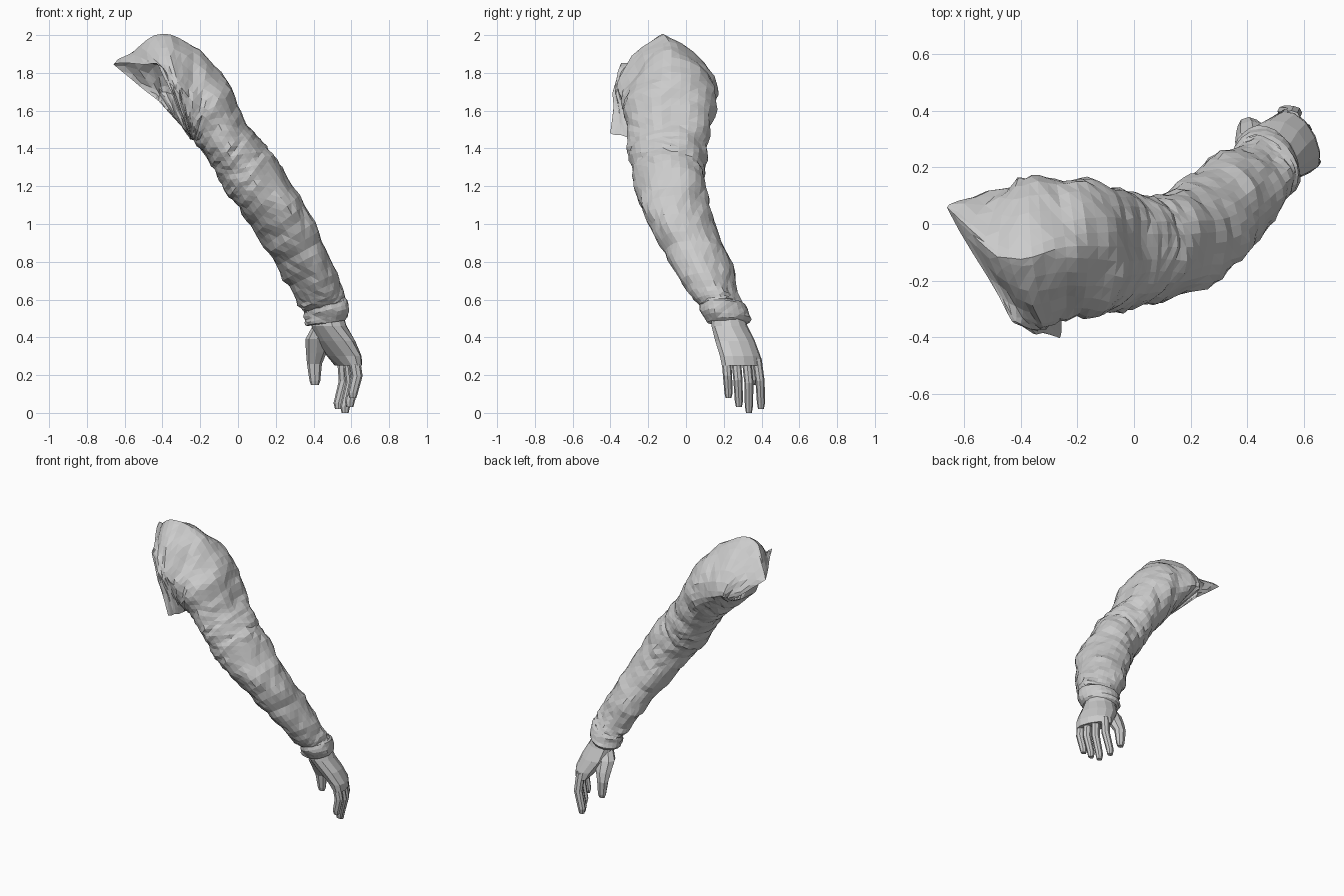
import bpy, bmesh, math, random
from mathutils import Vector, noise

if "Cube" in bpy.data.objects:
    bpy.data.objects.remove(bpy.data.objects["Cube"])

random.seed(4)


def ring_points(ring):
    """Expand (outer xyz, inner xyz, front y, back y) or four xyz points into four Vectors."""
    if len(ring) == 8:
        a, b = Vector(ring[:3]), Vector(ring[3:6])
        m = (a + b) / 2
        return [a, Vector((m.x, ring[6], m.z)), b, Vector((m.x, ring[7], m.z))]
    return [Vector(ring[i:i + 3]) for i in (0, 3, 6, 9)]


def spline(p0, p1, p2, p3, t):
    return 0.5 * (2 * p1 + (p2 - p0) * t + (2 * p0 - 5 * p1 + 4 * p2 - p3) * t * t
                  + (3 * p1 - p0 - 3 * p2 + p3) * t ** 3)


def smooth_rings(rings, steps):
    """Insert in-between rings along the limb."""
    n, out = len(rings), []
    for i in range(n - 1):
        q = [rings[max(0, min(n - 1, i + k))] for k in (-1, 0, 1, 2)]
        for s in range(steps):
            out.append([spline(*[r[c] for r in q], s / steps) for c in range(4)])
    return out + [rings[-1]]


def loft(name, rings, sides, wrinkle=0.0, angular=0.0, cap_start=False, cap_end=False):
    """Skin the rings; angular > 0 makes the first rings straight-sided instead of round."""
    bm = bmesh.new()
    loops = []
    for k, pts in enumerate(rings):
        centre = sum(pts, Vector()) / 4
        power = 1 + angular * max(0, 1 - k / 16) ** 1.3
        loop = []
        for j in range(sides):
            quad, f = divmod(4 * j / sides, 1)
            p, q = pts[int(quad)] - centre, pts[(int(quad) + 1) % 4] - centre
            a = f * math.pi / 2
            d = p * max(0, math.cos(a)) ** power + q * max(0, math.sin(a)) ** power
            if wrinkle:
                w = centre + d
                h = noise.noise(w * 7)
                # sharp cross folds running around the limb
                ang = math.tau * j / sides
                h += 0.9 * noise.noise(Vector((k * 0.55, 1.3 * math.cos(ang), 1.3 * math.sin(ang))))
                d += d.normalized() * wrinkle * (h + random.uniform(-0.25, 0.25))
            loop.append(bm.verts.new(centre + d))
        loops.append(loop)
    for r0, r1 in zip(loops, loops[1:]):
        for j in range(sides):
            n = (j + 1) % sides
            bm.faces.new((r0[j], r0[n], r1[n], r1[j]))
    if cap_start:
        bm.faces.new(loops[0])
    if cap_end:
        bm.faces.new(loops[-1])
    if wrinkle:
        bmesh.ops.triangulate(bm, faces=bm.faces[:])
    bmesh.ops.recalc_face_normals(bm, faces=bm.faces[:])
    mesh = bpy.data.meshes.new(name)
    bm.to_mesh(mesh)
    bm.free()
    obj = bpy.data.objects.new(name, mesh)
    bpy.context.collection.objects.link(obj)
    return obj


# Sleeve: open ragged shoulder, tapering down to the wrist
sleeve = [
    (-.65, .05, 1.84, -.43, -.34, 1.85, -.26, -.405, 1.48, -.42, .12, 1.65),
    (-.44, -.12, 1.995, -.34, -.35, 1.77, -.25, -.29, 1.46, -.40, .165, 1.70),
    (-.24, -.08, 1.95, -.24, -.34, 1.65, -.25, -.14, 1.45, -.28, .165, 1.66),
    (-.06, -.08, 1.76, -.22, -.10, 1.41, -.325, .15),
    (.035, -.08, 1.56, -.14, -.10, 1.31, -.305, .125),
    (.12, -.08, 1.45, -.07, -.09, 1.19, -.29, .11),
    (.20, -.08, 1.33, .00, -.07, 1.08, -.275, .11),
    (.35, -.05, 1.10, .11, .03, .91, -.20, .145),
    (.47, .04, .87, .22, .13, .74, -.09, .225),
    (.545, .13, .67, .32, .20, .57, .03, .285),
    (.565, .17, .59, .355, .23, .53, .085, .31),
]
loft("sleeve", smooth_rings([ring_points(r) for r in sleeve], 5), 28, 0.017, angular=0.85)

# Gathered cuff, turned inward at the end
cuff = [
    (.56, .17, .61, .35, .23, .55, .08, .305),
    (.582, .18, .575, .352, .23, .51, .075, .325),
    (.582, .19, .53, .352, .24, .475, .085, .335),
    (.565, .20, .49, .37, .24, .46, .11, .315),
    (.54, .21, .51, .40, .24, .50, .14, .295),
]
loft("cuff", smooth_rings([ring_points(r) for r in cuff], 2), 24, 0.012)

# Palm: back of the hand faces outward (+x)
palm = [
    (.54, .22, .57, .47, .14, .57, .40, .22, .57, .46, .29, .57),
    (.575, .24, .46, .50, .135, .46, .39, .23, .46, .46, .325, .46),
    (.61, .28, .38, .565, .155, .38, .42, .26, .38, .48, .365, .38),
    (.637, .305, .30, .62, .18, .30, .48, .285, .30, .525, .395, .30),
    (.64, .31, .25, .632, .19, .25, .535, .285, .25, .53, .405, .25),
]
loft("palm", [ring_points(r) for r in palm], 12, cap_start=True, cap_end=True)


# Fingers and thumb: low-sided tapered tubes
def digit(name, path):
    rings = []
    for x, y, z, r in path:
        rings.append([Vector((x + r * 1.1, y, z)), Vector((x, y - r * .9, z)),
                      Vector((x - r * 1.1, y, z)), Vector((x, y + r * .9, z))])
    loft(name, rings, 8, cap_start=True, cap_end=True)


fingers = {
    "little_finger": ((.615, .213), (.63, .22), (.608, .225), .08),
    "ring_finger": ((.605, .265), (.62, .275), (.592, .28), .03),
    "middle_finger": ((.585, .32), (.598, .333), (.567, .333), .0),
    "index_finger": ((.555, .375), (.563, .392), (.532, .397), .02),
}
for name, (base, mid, tip, z) in fingers.items():
    span = .29 - z
    digit(name, [(*base, .29, .028), (*mid, .29 - span * .45, .027),
                 (*tip, z + span * .12, .024), (*tip, z, .017)])

digit("thumb", [(.45, .25, .47, .045), (.42, .285, .39, .058), (.415, .32, .32, .050),
                (.405, .345, .26, .036), (.407, .35, .17, .026), (.407, .35, .148, .019)])
